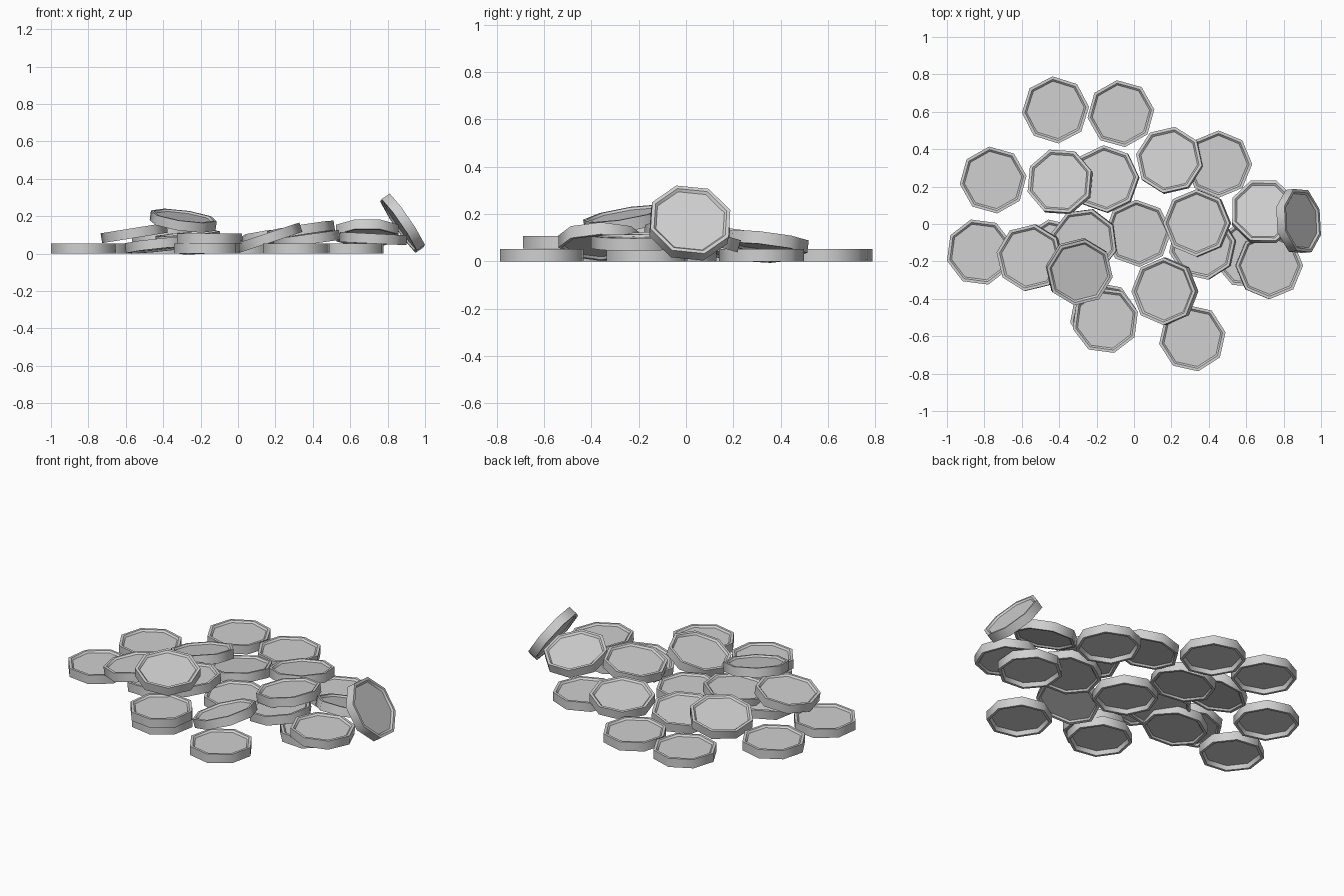
import bpy, bmesh, math
from mathutils import Matrix, Vector

cube = bpy.data.objects.get("Cube")
if cube:
    bpy.data.objects.remove(cube, do_unlink=True)

SIDES, RADIUS, HALF = 8, 0.18, 0.0265

# Plain grey metal
metal = bpy.data.materials.new("grey_metal")
metal.use_nodes = True
grey = (0.63, 0.63, 0.63, 1)
metal.diffuse_color = grey
metal.node_tree.nodes["Principled BSDF"].inputs["Base Color"].default_value = grey


def coin_mesh(name, under_depth):
    """Octagonal coin: raised rim and sunken panel on both faces."""
    profile = [(0.154, HALF - 0.01), (0.164, HALF), (RADIUS, HALF),
               (RADIUS, -HALF), (0.164, -HALF), (0.156, under_depth - HALF)]
    bm = bmesh.new()
    rings = []
    for r, z in profile:
        angles = [math.tau * i / SIDES for i in range(SIDES)]
        rings.append([bm.verts.new((r * math.cos(a), r * math.sin(a), z)) for a in angles])
    for upper, lower in zip(rings, rings[1:]):
        for i in range(SIDES):
            j = (i + 1) % SIDES
            bm.faces.new((upper[i], lower[i], lower[j], upper[j]))
    bm.faces.new(rings[0])
    bm.faces.new(list(reversed(rings[-1])))
    bmesh.ops.recalc_face_normals(bm, faces=bm.faces)
    # Smooth round the edge, sharp along the rims
    for face in bm.faces:
        face.smooth = True
    for edge in bm.edges:
        a, b = edge.verts
        edge.smooth = abs(a.co.z - b.co.z) > 0.001
    mesh = bpy.data.meshes.new(name)
    bm.to_mesh(mesh)
    bm.free()
    mesh.materials.append(metal)
    return mesh


hollow = coin_mesh("hollow_coin", 0.025)
shallow = coin_mesh("shallow_coin", 0.01)


def coin(name, x, y, z=HALF, turn=0, rise_x=0, rise_y=0, mesh=shallow):
    """Place a coin by its centre, turn in degrees and slope along x and y."""
    obj = bpy.data.objects.new(name, mesh)
    bpy.context.collection.objects.link(obj)
    normal = Vector((-rise_x, -rise_y, 1))
    tilt = Vector((0, 0, 1)).rotation_difference(normal).to_matrix().to_4x4()
    spin = Matrix.Rotation(math.radians(turn), 4, "Z")
    obj.matrix_world = Matrix.Translation((x, y, z)) @ tilt @ spin


# Coins lying flat on the ground
flat = [(-.42, .61, 5), (-.07, .59, 7), (-.753, .235, 7), (.452, .32, 0),
        (.02, -.05, 3), (-.826, -.15, 15), (.312, -.61, 10),
        (.607, -.165, 18), (-.165, -.49, 12)]
for i, (x, y, turn) in enumerate(flat):
    coin(f"ground_coin_{i + 1}", x, y, turn=turn, mesh=hollow)

# Coins stacked or tilted on their neighbours
coin("back_lower_coin", -.152, .24, .045, 3, .1, -.1)
coin("back_upper_coin", -.395, .225, .08, 18, .17, -.15)
coin("back_left_coin", .19, .34, .08, -10, .1, -.12)
coin("right_hidden_coin", -.425, -.155, .045, 10, .1, -.05)
coin("right_inner_coin", -.267, -.095, .08, -15, .08, .04)
coin("right_outer_coin", -.555, -.18, .11, -9, .16, 0)
coin("right_top_coin", -.293, -.255, .176, -9, -.14, .17)
coin("front_stacked_coin", -.153, -.515, .08, 15, mesh=hollow)
coin("front_tilted_coin", .165, -.36, .084, 0, .33, 0)
coin("middle_lower_coin", .367, -.12, .075, 10, .14, 0)
coin("middle_upper_coin", .337, .005, .122, 0, .16, -.03)
coin("left_lower_coin", .723, -.222, .08, 0, -.05, 0)
coin("left_upper_coin", .692, .065, .11, 22, 0, -.29)
coin("left_leaning_coin", .88, .016, .162, 22.5, -1.47, -.18)
